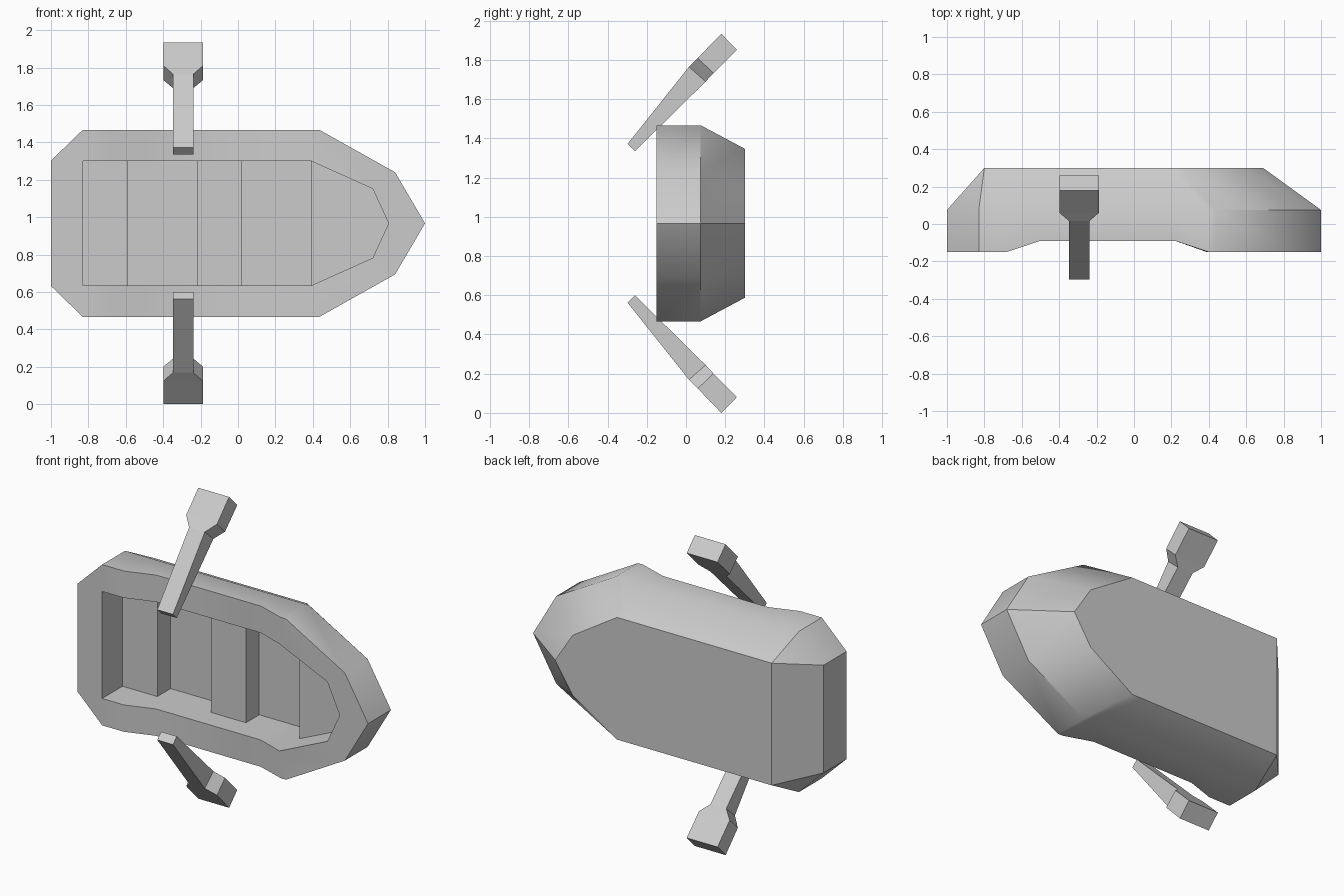
import bpy, bmesh, math

if "Cube" in bpy.data.objects:
    bpy.data.objects.remove(bpy.data.objects["Cube"])

CZ = 0.967  # height of the boat's centre line


def finish(name, bm, smooth=None):
    bmesh.ops.remove_doubles(bm, verts=bm.verts, dist=0.0005)
    bmesh.ops.recalc_face_normals(bm, faces=bm.faces)
    me = bpy.data.meshes.new(name)
    bm.to_mesh(me)
    bm.free()
    ob = bpy.data.objects.new(name, me)
    bpy.context.collection.objects.link(ob)
    if smooth:
        bpy.ops.object.select_all(action='DESELECT')
        ob.select_set(True)
        bpy.context.view_layer.objects.active = ob
        bpy.ops.object.shade_smooth_by_angle(angle=math.radians(smooth))
    return ob


def loft(name, rings, smooth=None):
    """Join rings of equal point count, then cap both ends."""
    bm = bmesh.new()
    vs = [[bm.verts.new(p) for p in r] for r in rings]
    n = len(vs[0])
    for a, b in zip(vs, vs[1:]):
        for i in range(n):
            j = (i + 1) % n
            bm.faces.new((a[i], a[j], b[j], b[i]))
    bm.faces.new(vs[0])
    bm.faces.new(vs[-1])
    return finish(name, bm, smooth)


def outline(half, depth):
    """Mirror a half outline (stern to bow tip) across the centre line."""
    ys = depth if isinstance(depth, list) else [depth] * len(half)
    top = [(x, y, CZ + w) for (x, w), y in zip(half, ys)]
    low = [(x, y, CZ - w) for (x, w), y in zip(half, ys)]
    return top + low[-2::-1]


# Hull: bottom, chine, dipped rim, cavity
side = [-0.68, -0.5, 0.22, 0.40]
outer = [(-1, .335), (-.83, .5)] + [(x, .5) for x in side] + [(.435, .5), (.84, .273), (1, 0)]
inner = [(-.83, .333)] * 2 + [(x, .333) for x in side[:3]] + [(.39, .333)] * 2 + [(.72, .185), (.805, 0)]
bottom = [(-.80, .38)] * 2 + [(-.6, .38), (-.45, .38), (.1, .38), (.2, .38), (.265, .38), (.57, .187), (.69, 0)]
rim_y = [-.15, -.15, -.15, -.09, -.09, -.15, -.15, -.15, -.15]
loft("hull", [outline(bottom, .30), outline(outer, .075), outline(outer, rim_y),
              outline(inner, rim_y), outline(inner, .18)], 35)

# Seats: two benches and a bow platform, sunk slightly into the hull walls
SEAT, FLOOR = .05, .19
for name, half in [("stern_seat", [(-.84, .34), (-.59, .34), (-.59, 0)]),
                   ("middle_seat", [(-.22, .34), (.02, .34), (.02, 0)]),
                   ("bow_seat", [(.39, .34), (.725, .19), (.812, 0)])]:
    loft(name, [outline(half, SEAT), outline(half, FLOOR)])

# Oars: (half width, upper y/z, lower y/z) at handle end, neck, blade start, blade end
sections = [(.054, (-.298, 1.372), (-.26, 1.335)),
            (.054, (.015, 1.765), (.10, 1.69)),
            (.106, (.06, 1.81), (.14, 1.733)),
            (.106, (.18, 1.934), (.26, 1.853))]
for name, s in [("upper_oar", 1), ("lower_oar", -1)]:
    rings = []
    for w, u, l in sections:
        rings.append([(-.293 + dx, p[0], CZ + s * (p[1] - CZ))
                      for dx, p in [(-w, u), (w, u), (w, l), (-w, l)]])
    loft(name, rings)
